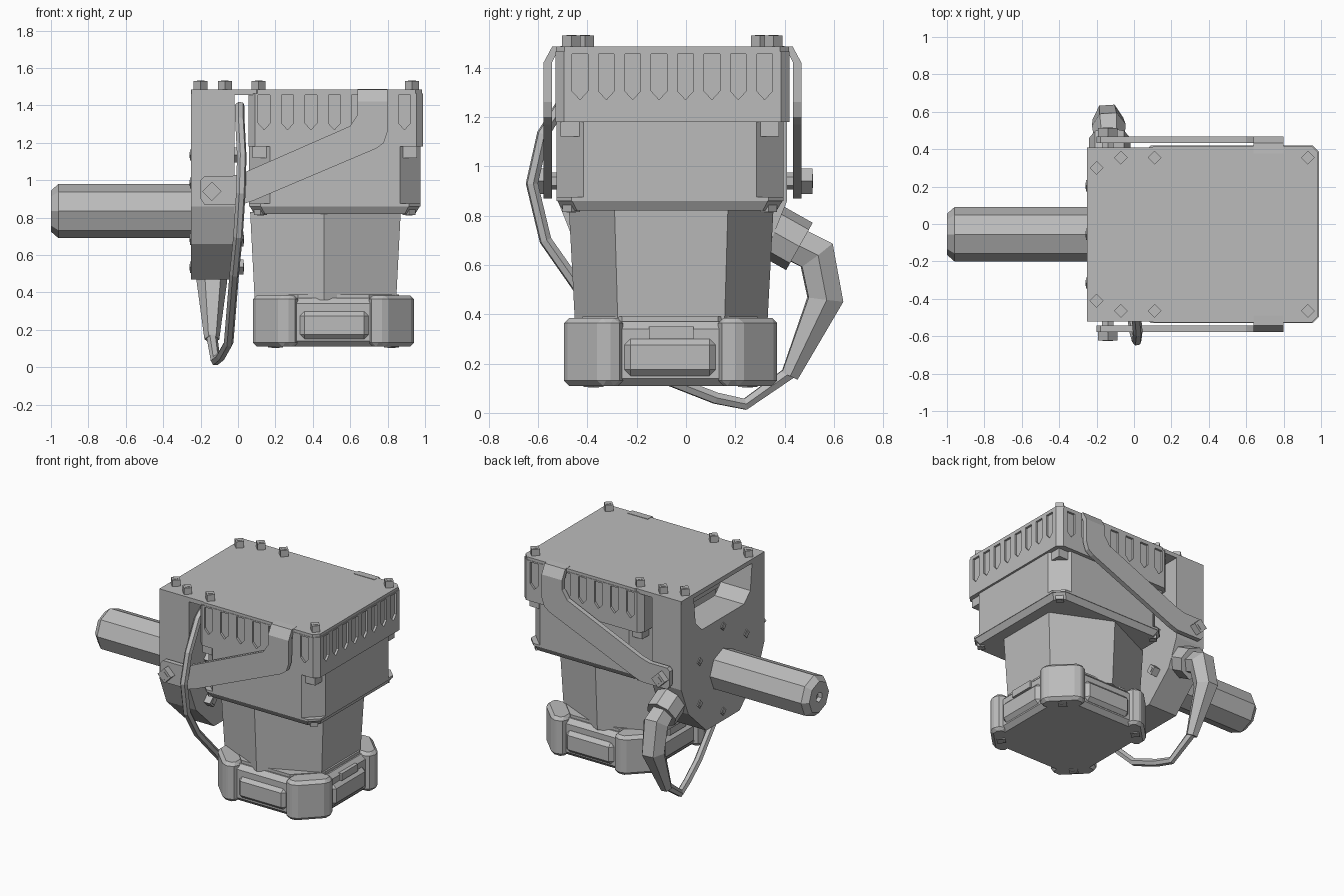
import bpy, bmesh, math
from mathutils import Vector

if "Cube" in bpy.data.objects:
    bpy.data.objects.remove(bpy.data.objects["Cube"])

grey = bpy.data.materials.new("mid_grey")
grey.use_nodes = True
grey.diffuse_color = (0.5, 0.5, 0.5, 1)
grey.node_tree.nodes["Principled BSDF"].inputs["Base Color"].default_value = grey.diffuse_color
CY = -0.055  # middle of the machine across y


def finish(name, bm):
    bmesh.ops.recalc_face_normals(bm, faces=bm.faces)
    me = bpy.data.meshes.new(name)
    bm.to_mesh(me)
    bm.free()
    me.materials.append(grey)
    ob = bpy.data.objects.new(name, me)
    bpy.context.collection.objects.link(ob)
    return ob


def bevel(ob, width):
    m = ob.modifiers.new("bevel", 'BEVEL')
    m.width, m.segments = width, 1


def cut(ob, cutter):
    """Subtract the cutter for good and remove it."""
    cutter.hide_render = True
    mod = ob.modifiers.new("cut", 'BOOLEAN')
    mod.operation, mod.solver, mod.object = 'DIFFERENCE', 'EXACT', cutter
    bpy.context.view_layer.update()
    ob.data = bpy.data.meshes.new_from_object(ob.evaluated_get(bpy.context.evaluated_depsgraph_get()))
    ob.modifiers.clear()
    bpy.data.objects.remove(cutter)


def add_prism(bm, pts, axis, lo, hi, taper=1.0):
    """Extrude a 2D outline along an axis; taper scales the hi end."""
    place = {'x': lambda a, b, h: (h, a, b), 'y': lambda a, b, h: (a, h, b),
             'z': lambda a, b, h: (a, b, h)}[axis]
    ca = (min(p[0] for p in pts) + max(p[0] for p in pts)) / 2
    cb = (min(p[1] for p in pts) + max(p[1] for p in pts)) / 2
    low = [bm.verts.new(place(a, b, lo)) for a, b in pts]
    high = [bm.verts.new(place(ca + (a - ca) * taper, cb + (b - cb) * taper, hi)) for a, b in pts]
    bm.faces.new(low)
    bm.faces.new(high)
    for i in range(len(pts)):
        j = (i + 1) % len(pts)
        bm.faces.new((low[i], low[j], high[j], high[i]))


def prism(name, pts, axis, lo, hi, taper=1.0):
    bm = bmesh.new()
    add_prism(bm, pts, axis, lo, hi, taper)
    return finish(name, bm)


def cut_rect(x0, x1, y0, y1, c):
    """Rectangle with chamfered corners."""
    return [(x0 + c, y0), (x1 - c, y0), (x1, y0 + c), (x1, y1 - c),
            (x1 - c, y1), (x0 + c, y1), (x0, y1 - c), (x0, y0 + c)]


def box(name, x0, x1, y0, y1, z0, z1):
    return prism(name, [(x0, y0), (x1, y0), (x1, y1), (x0, y1)], 'z', z0, z1)


def rod(name, p, q, r, sides=8, r2=None):
    p, q = Vector(p), Vector(q)
    bm = bmesh.new()
    bmesh.ops.create_cone(bm, cap_ends=True, segments=sides, radius1=r,
                          radius2=r if r2 is None else r2, depth=(q - p).length)
    bm.transform((q - p).to_track_quat('Z', 'Y').to_matrix().to_4x4())
    bmesh.ops.translate(bm, verts=bm.verts, vec=(p + q) / 2)
    return finish(name, bm)


def bolt(name, p, direction, r=0.037, h=0.045):
    """Square head with a small raised socket."""
    p, d = Vector(p), Vector(direction)
    rod(name, p - d * 0.02, p + d * h, r, 4)
    rod(name + "_socket", p, p + d * (h + 0.003), r * 0.55, 4)


def tube(name, pts, widths):
    cu = bpy.data.curves.new(name, 'CURVE')
    cu.dimensions = '3D'
    cu.bevel_depth, cu.bevel_resolution, cu.use_fill_caps = 1.0, 1, True
    sp = cu.splines.new('POLY')
    sp.points.add(len(pts) - 1)
    for pt, co, w in zip(sp.points, pts, widths):
        pt.co, pt.radius = (*co, 1), w
    sp.use_smooth = False
    cu.materials.append(grey)
    ob = bpy.data.objects.new(name, cu)
    bpy.context.collection.objects.link(ob)


# Mounting bracket with an open window at the top
bracket = [(0.41, 1.46), (0.41, 0.86), (0.33, 0.66), (0.13, 0.47)]
window = [(0.27, 1.46), (0.25, 1.27), (0.18, 1.2)]
half = bracket[::-1] + window
outline = half + [(2 * CY - y, z) for y, z in half[::-1]]
prism("mounting_bracket", outline, 'x', -0.25, -0.02)
for k in range(6):
    a = math.radians(60 * k + 30)
    y, z = CY + 0.3 * math.cos(a), 0.835 + 0.3 * math.sin(a)
    bolt("flange_bolt", (-0.25, y, z), (-1, 0, 0), 0.03, 0.006)
    bolt("bracket_rear_bolt", (-0.02, y, z), (1, 0, 0), 0.04, 0.05)

# Output shaft with a chamfered, drilled end
rod("shaft", (-0.96, CY, 0.835), (-0.25, CY, 0.835), 0.145)
tip = rod("shaft_tip", (-0.96, CY, 0.835), (-1.0, CY, 0.835), 0.145, 8, 0.11)
cut(tip, rod("centre_drill", (-0.97, CY, 0.835), (-1.1, CY, 0.835), 0.035, 6))

# Lid with pointed slots pressed into three sides
lid = prism("lid", cut_rect(0.055, 0.99, -0.53, 0.42, 0.035), 'z', 1.18, 1.465)
bm = bmesh.new()


def slot(c):
    return [(c - 0.032, 1.455), (c - 0.032, 1.305), (c, 1.27), (c + 0.032, 1.305), (c + 0.032, 1.455)]


for k in range(7):
    for y0, y1 in ((-0.6, -0.515), (0.405, 0.5)):
        add_prism(bm, slot(0.14 + 0.125 * k), 'y', y0, y1)
for k in range(8):
    add_prism(bm, slot(-0.43 + 0.107 * k), 'x', 0.975, 1.1)
cut(lid, finish("slot_cutter", bm))

# Top plate and its bolts
prism("top_plate", cut_rect(-0.25, 0.6, -0.52, 0.41, 0.002), 'z', 1.455, 1.485)
prism("top_plate_lid", cut_rect(0.07, 0.985, -0.527, 0.417, 0.035), 'z', 1.455, 1.485)
for x, dy in ((-0.2, 0.355), (-0.07, 0.41), (0.11, 0.41), (0.93, 0.41)):
    for s in (-1, 1):
        bolt("top_bolt", (x, CY + s * dy, 1.485), (0, 0, 1))

# Upper housing with flat corner recesses, corner bolts and a tapered skirt
x0, x1, y0, y1 = 0.06, 0.975, -0.525, 0.395
prism("upper_housing", cut_rect(x0, x1, y0, y1, 0.11), 'z', 0.86, 1.19)
prism("housing_foot", cut_rect(x0, x1, y0, y1, 0.06), 'z', 0.86, 0.875)
prism("housing_skirt", cut_rect(x0, x1, y0, y1, 0.06), 'z', 0.865, 0.82, 0.94)
for x in (x0 + 0.06, x1 - 0.06):
    for y in (y0 + 0.06, y1 - 0.06):
        box("housing_bolt", x - 0.043, x + 0.043, y - 0.043, y + 0.043, 1.12, 1.185)
        bolt("skirt_bolt", (x, y, 0.83), (0, 0, -1), 0.035, 0.015)

# Six-sided motor column
prism("motor_column", [(0.46, -0.475), (0.87, -0.29), (0.87, 0.17), (0.46, 0.355),
                       (0.065, 0.17), (0.065, -0.29)], 'z', 0.83, 0.36, 0.94)

# Motor end cap with four diagonal-faced lobes and bulging side panels
bevel(prism("end_cap", cut_rect(0.12, 0.9, -0.46, 0.33, 0.16), 'z', 0.11, 0.37), 0.03)
prism("end_cap_rim", cut_rect(0.16, 0.86, -0.42, 0.29, 0.16), 'z', 0.36, 0.39)
for x, sx in ((0.2, -1), (0.82, 1)):
    for y, sy in ((-0.375, -1), (0.25, 1)):
        pts = [(-0.12, -0.12), (0.09, -0.12), (0.12, -0.09), (0.12, -0.03),
               (-0.03, 0.12), (-0.09, 0.12), (-0.12, 0.09)]
        bevel(prism("corner_lobe", [(x + sx * u, y + sy * v) for u, v in pts], 'z', 0.11, 0.385), 0.03)
        bolt("lobe_bolt", (x, y, 0.12), (0, 0, -1), 0.04, 0.015)
for s in (-1, 1):
    yc, xc = -0.063 + s * 0.39, 0.51 + s * 0.385
    bevel(box("side_bulge", 0.33, 0.7, yc - 0.03, yc + 0.03, 0.15, 0.3), 0.025)
    bevel(box("end_bulge", xc - 0.03, xc + 0.03, -0.25, 0.12, 0.15, 0.3), 0.025)
    box("end_latch", xc - 0.02, xc + 0.02, -0.15, 0.03, 0.3, 0.35)

# Diagonal straps on both sides, hooked over the lid
strap = [(-0.2, 0.9), (-0.18, 0.87), (0.02, 0.87), (0.08, 0.89), (0.74, 1.17), (0.78, 1.2),
         (0.8, 1.26), (0.8, 1.42), (0.64, 1.42), (0.64, 1.35), (0.6, 1.29),
         (0.03, 1.04), (-0.04, 1.02), (-0.18, 1.02), (-0.2, 1.0)]
for s in (-1, 1):
    out = CY + s * 0.506
    prism("strap", strap, 'y', out - 0.017, out + 0.017)
    a, b = out + s * 0.017, out - s * 0.017
    prism("strap_hook", [(a, 1.42), (a - s * 0.035, 1.485), (a - s * 0.09, 1.488),
                         (a - s * 0.09, 1.475), (b - s * 0.02, 1.46), (b, 1.42)], 'x', 0.64, 0.8)
    rod("strap_pivot", (-0.14, CY + s * 0.45, 0.94), (-0.14, out, 0.94), 0.035, 6)
    bolt("pivot_bolt", (-0.14, out + s * 0.017, 0.94), (0, s, 0), 0.052, 0.045)

# Cable gland, thick boot and thin cable loop
rod("gland", (-0.13, 0.3, 0.765), (-0.13, 0.46, 0.675), 0.11, 8)
tube("cable_boot", [(-0.13, 0.44, 0.685), (-0.135, 0.53, 0.64), (-0.14, 0.565, 0.46), (-0.14, 0.42, 0.15)],
     [0.08, 0.09, 0.082, 0.04])
tube("cable", [(-0.14, 0.43, 0.17), (-0.12, 0.24, 0.035), (-0.09, 0.12, 0.06), (-0.05, -0.06, 0.13),
               (-0.02, -0.43, 0.5), (0.0, -0.57, 0.7), (0.015, -0.625, 0.93),
               (0.02, -0.58, 1.13), (0.01, -0.46, 1.32), (0.01, -0.36, 1.4)],
     [0.03] + [0.026] * 9)
